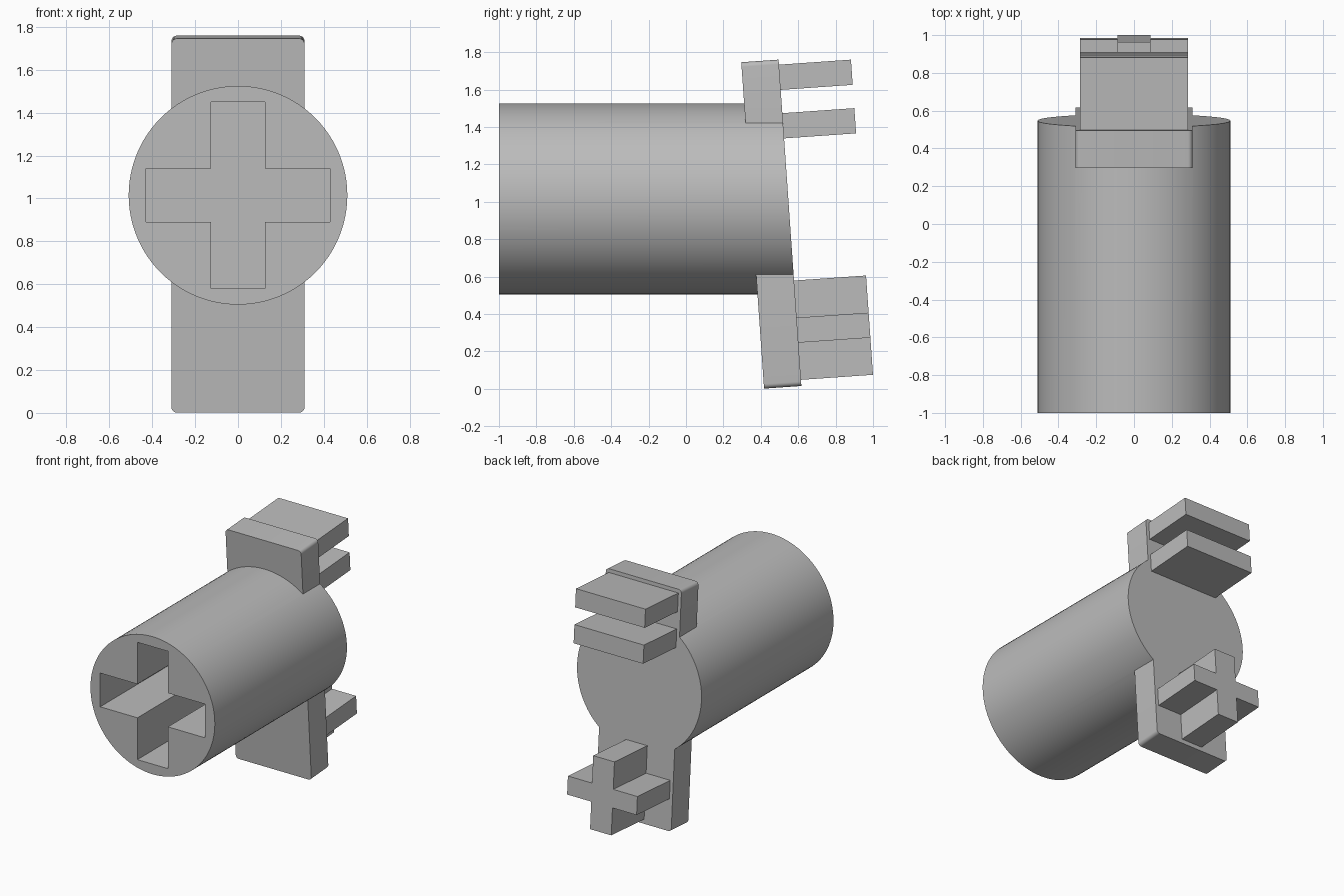
import bpy, bmesh, math
from mathutils import Matrix

if "Cube" in bpy.data.objects:
    bpy.data.objects.remove(bpy.data.objects["Cube"], do_unlink=True)

grey = bpy.data.materials.new("plain grey")
grey.use_nodes = True
colour = (0.5, 0.5, 0.5, 1)
grey.diffuse_color = colour
grey.node_tree.nodes["Principled BSDF"].inputs["Base Color"].default_value = colour

# Frame of the mounting plate, leaning back by four degrees
TILT = Matrix.Translation((0, 0.618, 0)) @ Matrix.Rotation(math.radians(4), 4, 'X')


def prism(name, outline, y0, y1, frame=Matrix.Identity(4)):
    """Extrude an x-z outline along y, from y0 to y1."""
    bm = bmesh.new()
    face = bm.faces.new([bm.verts.new((x, y0, z)) for x, z in outline])
    ext = bmesh.ops.extrude_face_region(bm, geom=[face])
    verts = [v for v in ext["geom"] if isinstance(v, bmesh.types.BMVert)]
    bmesh.ops.translate(bm, verts=verts, vec=(0, y1 - y0, 0))
    bmesh.ops.recalc_face_normals(bm, faces=bm.faces)
    bm.transform(frame)
    mesh = bpy.data.meshes.new(name)
    bm.to_mesh(mesh)
    bm.free()
    mesh.materials.append(grey)
    obj = bpy.data.objects.new(name, mesh)
    bpy.context.collection.objects.link(obj)
    return obj


def arc(cx, cz, r, start, sweep, n):
    return [(cx + r * math.cos(start + sweep * i / n),
             cz + r * math.sin(start + sweep * i / n)) for i in range(n + 1)]


def rect(w, z0, z1):
    return [(-w, z0), (w, z0), (w, z1), (-w, z1)]


def cross(cz, w, h, tx, tz):
    """Plus shape: half width, half height, half arm thicknesses."""
    quarter = [(w, tz), (tx, tz), (tx, h)]
    right = [(x, -z) for x, z in reversed(quarter)] + quarter
    return [(x, cz + z) for x, z in right + [(-x, -z) for x, z in right]]


def rounded(w, z0, z1, r):
    corners = [(w - r, z1 - r), (r - w, z1 - r), (r - w, z0 + r), (w - r, z0 + r)]
    return [p for i, (x, z) in enumerate(corners)
            for p in arc(x, z, r, i * math.pi / 2, math.pi / 2, 6)]


def combine(target, tool, operation):
    mod = target.modifiers.new(operation, 'BOOLEAN')
    mod.operation, mod.solver, mod.object = operation, 'EXACT', tool
    bpy.ops.object.select_all(action='DESELECT')
    bpy.context.view_layer.objects.active = target
    target.select_set(True)
    bpy.ops.object.modifier_apply(modifier=mod.name)
    bpy.data.objects.remove(tool, do_unlink=True)


# Barrel joined to the plate, trimmed flush along the leaning back face
body = prism("barrel_and_plate", arc(0, 1.015, 0.51, 0, math.tau, 96)[:-1], -1, 0.7)
combine(body, prism("plate", rounded(0.31, 0.015, 1.764, 0.025), -0.2, 0.2, TILT), 'UNION')
combine(body, prism("back_trim", rect(2, -1, 3), 0, 1, TILT), 'DIFFERENCE')

# Deep plus-shaped socket in the front of the barrel
combine(body, prism("socket", cross(1.015, 0.43, 0.435, 0.125, 0.125), -1.1, 0.25), 'DIFFERENCE')

body.select_set(True)
bpy.ops.object.shade_smooth_by_angle(angle=math.radians(30))

# Two flat tabs and a plus-shaped peg on the back of the plate
prism("upper_tab", rect(0.285, 1.602, 1.737), -0.01, 0.386, TILT)
prism("lower_tab", rect(0.285, 1.342, 1.477), -0.01, 0.386, TILT)
prism("cross_peg", cross(0.314, 0.285, 0.266, 0.087, 0.067), -0.01, 0.386, TILT)
